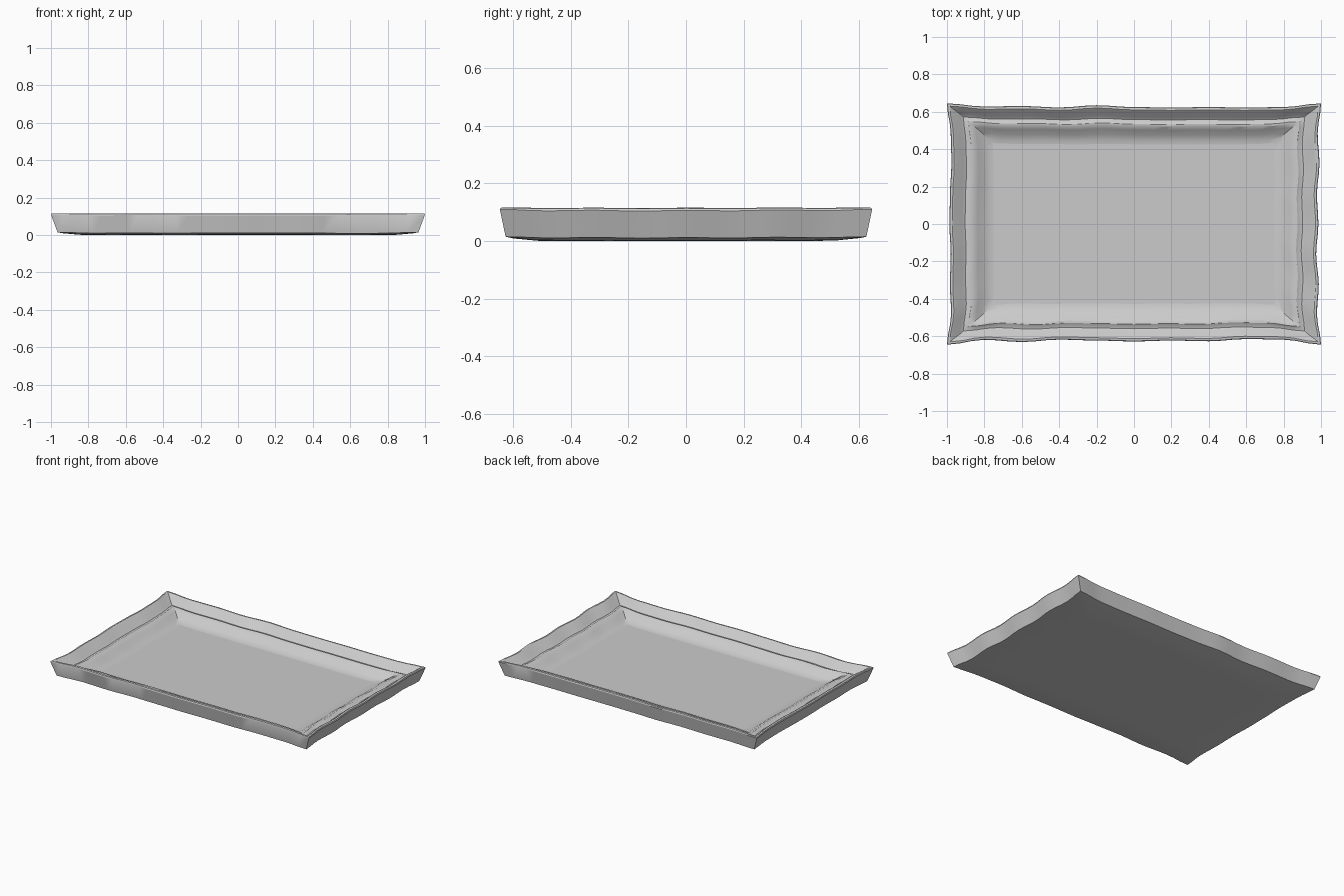
import bpy, bmesh, math

if "Cube" in bpy.data.objects:
    bpy.data.objects.remove(bpy.data.objects["Cube"])

# Hand-shaped inward dents along each side, corner to corner (counter-clockwise from front left)
FRONT = [0, .026, .014, .027, .022, .017, .022, .018, .03, .027, 0]
RIGHT = [0, .022, .012, .026, .014, .022, .008, .018, 0]
BACK = [0, .02, .022, .02, .022, .02, .010, .022, .014, .017, 0]
LEFT = [0, .020, .024, .016, .013, .02, .016, .022, 0]
SUB = 3


def dents(table):
    """Smoothly resample a dent table, leaving out its last point."""
    out = []
    for a, b in zip(table, table[1:]):
        for k in range(SUB):
            t = (1 - math.cos(math.pi * k / SUB)) / 2
            out.append(a + (b - a) * t)
    return out


def ring(hx, hy, z, wave, lift):
    """Rectangle with wavy sides; lift dips the height along with the wave."""
    pts = []
    corners = [(-hx, -hy), (hx, -hy), (hx, hy), (-hx, hy)]
    inward = [(0, 1), (-1, 0), (0, -1), (1, 0)]
    for s, table in enumerate((FRONT, RIGHT, BACK, LEFT)):
        (ax, ay), (bx, by) = corners[s], corners[(s + 1) % 4]
        nx, ny = inward[s]
        d = dents(table)
        for i, v in enumerate(d):
            t = i / len(d)
            pts.append((ax + (bx - ax) * t + nx * v * wave,
                        ay + (by - ay) * t + ny * v * wave,
                        z - v * lift))
    return pts


# Cross-section from the underside, out around the rim and in to the floor:
# half width, half depth, height, wave strength, height dip
PROFILE = [
    (.755, .43, .003, .3, 0),
    (.86, .53, .007, .5, .1),
    (.965, .625, .018, .9, .2),
    (1.0, .645, .113, 1, .25),
    (.997, .642, .118, 1, .1),
    (.985, .630, .119, 1, .05),
    (.975, .622, .114, 1, .05),
    (.930, .588, .076, .8, .05),
    (.912, .572, .067, .7, .05),   # groove
    (.898, .560, .070, .7, .05),
    (.885, .548, .077, .7, .05),   # raised bead
    (.870, .536, .076, .7, .05),
    (.845, .515, .064, .6, .1),
    (.81, .485, .042, .5, .1),
    (.78, .455, .030, .4, .1),
    (.755, .432, .025, .3, 0),
]

# Tray body
bm = bmesh.new()
loops = [[bm.verts.new(p) for p in ring(*r)] for r in PROFILE]
n = len(loops[0])
for a, b in zip(loops, loops[1:]):
    for i in range(n):
        j = (i + 1) % n
        bm.faces.new((a[i], a[j], b[j], b[i]))
bm.faces.new(loops[0][::-1])
bm.faces.new(loops[-1])
bmesh.ops.recalc_face_normals(bm, faces=bm.faces)
low = min(v.co.z for v in bm.verts)
bmesh.ops.translate(bm, vec=(0, 0, -low), verts=bm.verts)

mesh = bpy.data.meshes.new("tray")
bm.to_mesh(mesh)
bm.free()
tray = bpy.data.objects.new("tray", mesh)
bpy.context.collection.objects.link(tray)
bpy.context.view_layer.objects.active = tray
tray.select_set(True)
bpy.ops.object.shade_smooth_by_angle(angle=math.radians(30))

# Crisp crease where the flat floor meets the slope
floor = max(mesh.polygons, key=lambda p: (len(p.vertices), p.center.z))
floor_edges = set(floor.edge_keys)
for e in mesh.edges:
    if e.key in floor_edges:
        e.use_edge_sharp = True
